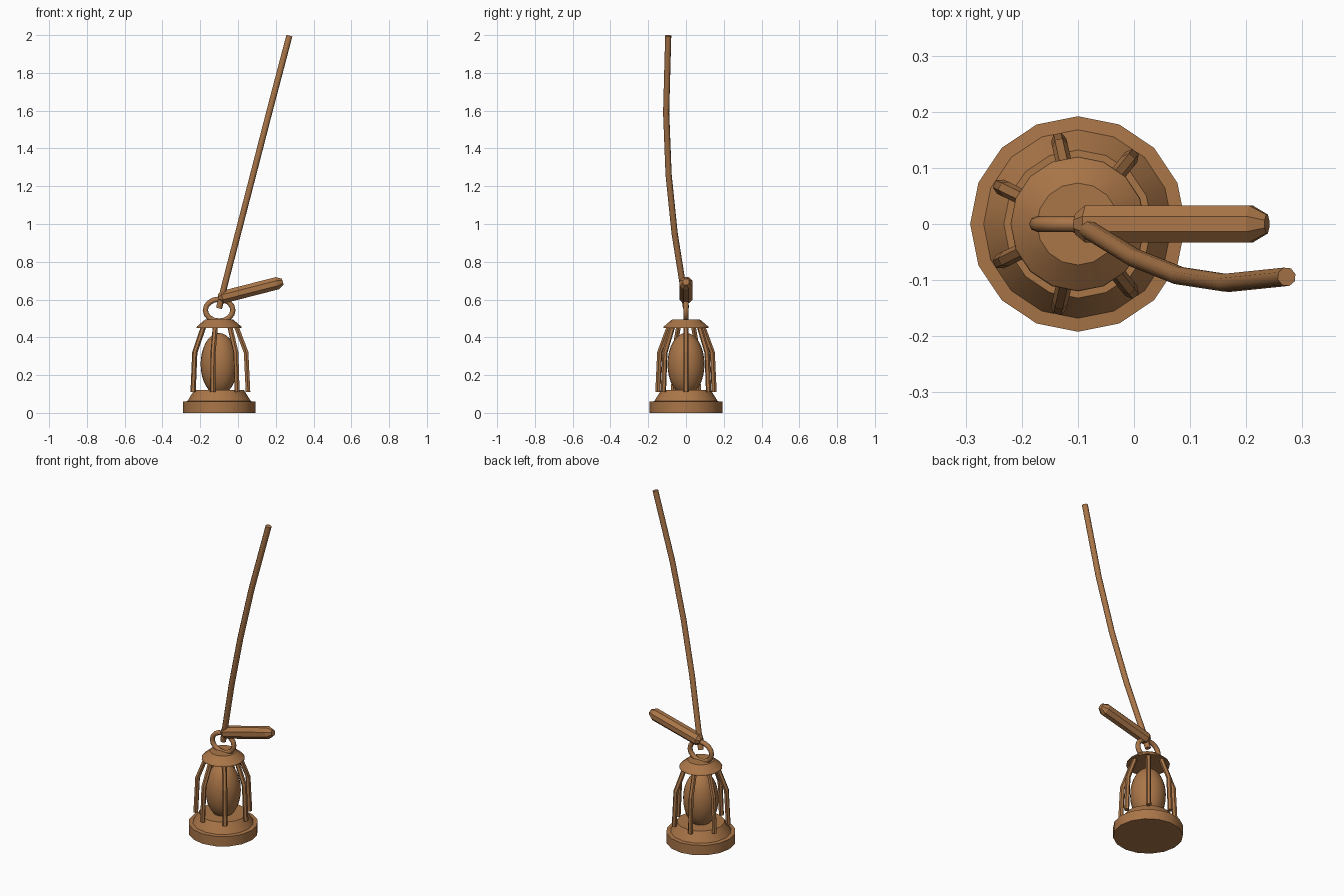
import bpy, math
from mathutils import Vector, Matrix

cube = bpy.data.objects.get("Cube")
if cube:
    bpy.data.objects.remove(cube, do_unlink=True)

brown = bpy.data.materials.new("warm_brown")
brown.use_nodes = True
COLOUR = (0.40, 0.18, 0.065, 1)
brown.diffuse_color = COLOUR
brown.node_tree.nodes["Principled BSDF"].inputs["Base Color"].default_value = COLOUR

CENTRE = Vector((-0.1, 0, 0))  # axis of the lantern


def finish(obj, angle):
    """Assign the colour and shade by angle; sharp edges stay crisp."""
    obj.data.materials.append(brown)
    bpy.ops.object.select_all(action='DESELECT')
    obj.select_set(True)
    bpy.context.view_layer.objects.active = obj
    if angle:
        bpy.ops.object.shade_smooth_by_angle(angle=math.radians(angle))
    return obj


def lathe(name, profile, sides, matrix, turn=0.0, angle=30):
    """Closed solid turned around z from (radius, height) pairs."""
    verts, faces = [], []
    for r, z in profile:
        for i in range(sides):
            a = math.tau * (i + turn) / sides
            verts.append((r * math.cos(a), r * math.sin(a), z))
    for k in range(len(profile) - 1):
        for i in range(sides):
            j = (i + 1) % sides
            faces.append((k * sides + i, k * sides + j,
                          (k + 1) * sides + j, (k + 1) * sides + i))
    faces.append(tuple(reversed(range(sides))))
    faces.append(tuple(range(len(verts) - sides, len(verts))))
    mesh = bpy.data.meshes.new(name)
    mesh.from_pydata(verts, [], faces)
    mesh.transform(matrix)
    obj = bpy.data.objects.new(name, mesh)
    bpy.context.collection.objects.link(obj)
    return finish(obj, angle)


def tube(name, points, radius, resolution=2, cyclic=False, smooth=False):
    """Rod of constant radius along a path."""
    curve = bpy.data.curves.new(name, 'CURVE')
    curve.dimensions = '3D'
    curve.bevel_depth = radius
    curve.bevel_resolution = resolution
    curve.use_fill_caps = not cyclic
    spline = curve.splines.new('POLY')
    spline.points.add(len(points) - 1)
    for p, co in zip(spline.points, points):
        p.co = (*co, 1)
    spline.use_cyclic_u = cyclic
    spline.use_smooth = smooth
    obj = bpy.data.objects.new(name, curve)
    bpy.context.collection.objects.link(obj)
    return finish(obj, 0)


# Stepped base and roof
at_centre = Matrix.Translation(CENTRE)
lathe("base", [(0.192, 0), (0.192, 0.06), (0.168, 0.062), (0.132, 0.12)], 16, at_centre)
lathe("roof", [(0.12, 0.45), (0.118, 0.457), (0.073, 0.495)], 16, at_centre)

# Egg-shaped glass
bpy.ops.mesh.primitive_uv_sphere_add(segments=24, ring_count=16, radius=1,
                                     location=CENTRE + Vector((0, 0, 0.258)))
glass = bpy.context.object
glass.name = "glass"
glass.scale = (0.098, 0.098, 0.165)
finish(glass, 60)

# Seven bent cage bars
BARS = 7
for n in range(BARS):
    a = math.tau * n / BARS
    out = Vector((math.cos(a), math.sin(a), 0))
    path = [CENTRE + out * r + Vector((0, 0, z))
            for r, z in ((0.153, 0.11), (0.143, 0.32), (0.088, 0.465))]
    tube(f"cage_bar_{n + 1}", path, 0.014, 1)

# Hanging ring on the roof
STEPS = 16
ring = [CENTRE + Vector((0.073 * math.cos(math.tau * i / STEPS), 0,
                         0.544 + 0.058 * math.sin(math.tau * i / STEPS)))
        for i in range(STEPS)]
tube("hanging_ring", ring, 0.014, cyclic=True, smooth=True)

# Octagonal grip with bevelled ends
start, end = Vector((-0.103, 0, 0.607)), Vector((0.237, 0, 0.694))
axis = end - start
tilt = Matrix.Translation(start) @ Matrix.Rotation(math.atan2(axis.x, axis.z), 4, 'Y')
length = axis.length
lathe("grip", [(0.02, 0), (0.036, 0.02), (0.036, length - 0.03), (0.018, length)],
      8, tilt, turn=0.5, angle=20)

# Long bowed pole
pole = [(-0.1, 0, 0.555), (-0.075, -0.014, 0.66), (0.0, -0.06, 0.95),
        (0.08, -0.092, 1.26), (0.165, -0.105, 1.59), (0.272, -0.094, 1.997)]
tube("pole", pole, 0.017, smooth=True)
